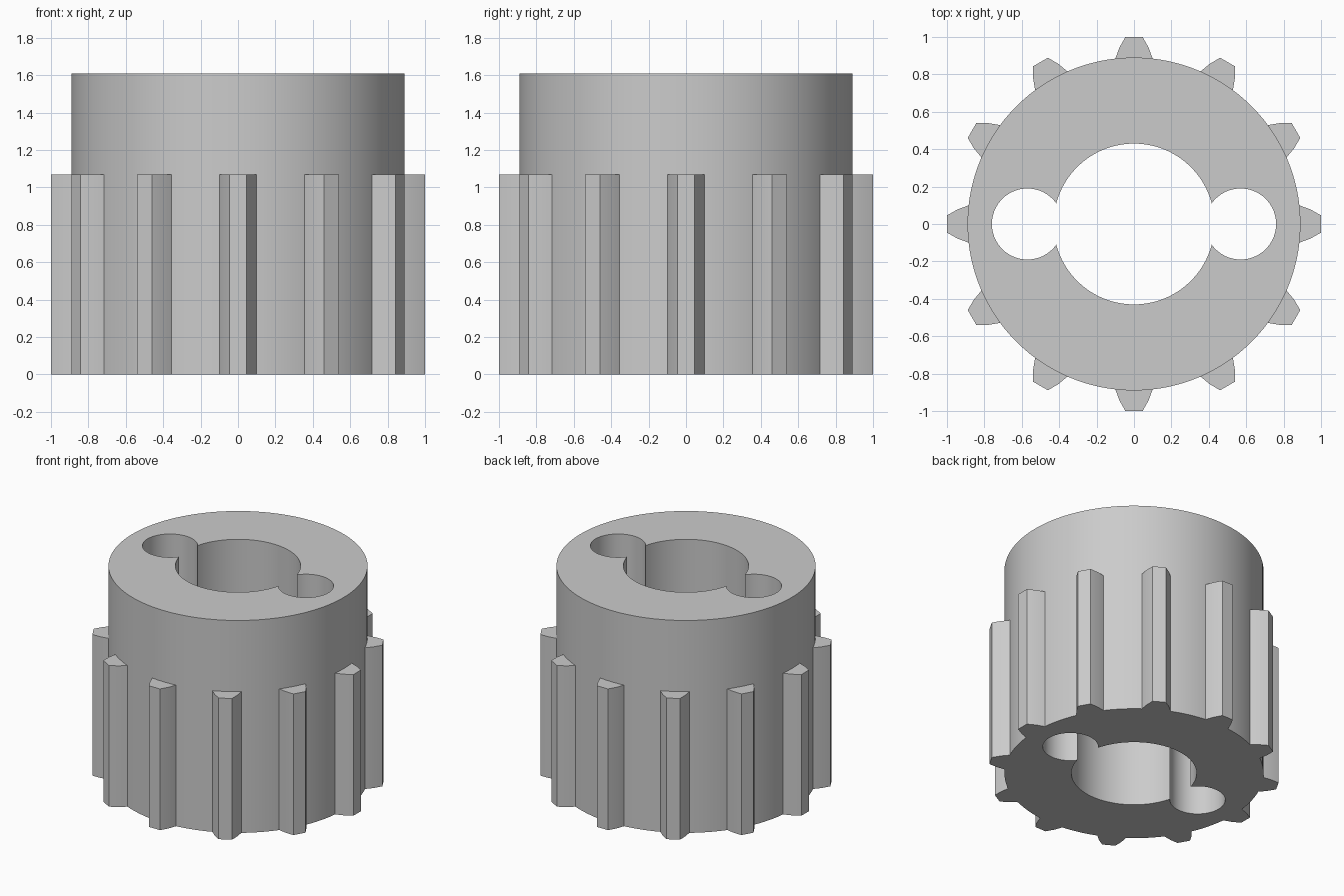
import bpy, bmesh, math
from mathutils import Matrix, Vector

if "Cube" in bpy.data.objects:
    bpy.data.objects.remove(bpy.data.objects["Cube"], do_unlink=True)

BODY_R, BODY_H = 0.89, 1.61
TOOTH_H, TOOTH_COUNT = 1.07, 12
BORE_R, SIDE_R, SIDE_X = 0.43, 0.19, 0.57

grey = bpy.data.materials.new("plain grey")
grey.use_nodes = True
grey.diffuse_color = (0.6, 0.6, 0.6, 1)
grey.node_tree.nodes["Principled BSDF"].inputs["Base Color"].default_value = (0.6, 0.6, 0.6, 1)


def arc(cx, radius, start, end, steps):
    angles = [start + (end - start) * i / steps for i in range(steps)]
    return [Vector((cx + radius * math.cos(a), radius * math.sin(a), 0)) for a in angles]


def prism(name, loops, height):
    """Fill flat closed loops (holes allowed) and extrude them upward."""
    bm = bmesh.new()
    edges = []
    for loop in loops:
        verts = [bm.verts.new(p) for p in loop]
        edges += [bm.edges.new((v, verts[i - 1])) for i, v in enumerate(verts)]
    bmesh.ops.triangle_fill(bm, edges=edges, use_beauty=True, normal=(0, 0, 1))
    out = bmesh.ops.extrude_face_region(bm, geom=bm.faces[:])
    top = [g for g in out["geom"] if isinstance(g, bmesh.types.BMVert)]
    bmesh.ops.translate(bm, verts=top, vec=(0, 0, height))
    bmesh.ops.recalc_face_normals(bm, faces=bm.faces[:])
    mesh = bpy.data.meshes.new(name)
    bm.to_mesh(mesh)
    bm.free()
    mesh.materials.append(grey)
    obj = bpy.data.objects.new(name, mesh)
    bpy.context.collection.objects.link(obj)
    bpy.ops.object.select_all(action="DESELECT")
    obj.select_set(True)
    bpy.context.view_layer.objects.active = obj
    bpy.ops.object.shade_smooth_by_angle(angle=math.radians(25))
    return obj


# Keyhole outline: large bore joined to a smaller hole on each side
meet_x = (SIDE_X**2 + BORE_R**2 - SIDE_R**2) / (2 * SIDE_X)
meet_y = math.sqrt(BORE_R**2 - meet_x**2)
side_a = math.atan2(meet_y, meet_x - SIDE_X)
bore_a = math.atan2(meet_y, meet_x)
half = arc(SIDE_X, SIDE_R, -side_a, side_a, 40) + arc(0, BORE_R, bore_a, math.pi - bore_a, 48)
keyhole = half + [Matrix.Rotation(math.pi, 3, "Z") @ p for p in half]

# Sleeve body
prism("sleeve_body", [arc(0, BODY_R, 0, math.tau, 120), keyhole], BODY_H)

# Tapered teeth around the lower part
flank = [(0.1, 0.884), (0.078, 0.943), (0.046, 1.0)]
outline = [Vector((x, y, 0)) for x, y in flank]
outline += [Vector((-x, y, 0)) for x, y in reversed(flank)]
for i in range(TOOTH_COUNT):
    turn = Matrix.Rotation(math.tau * i / TOOTH_COUNT, 3, "Z")
    prism(f"tooth_{i + 1}", [[turn @ p for p in outline]], TOOTH_H)
